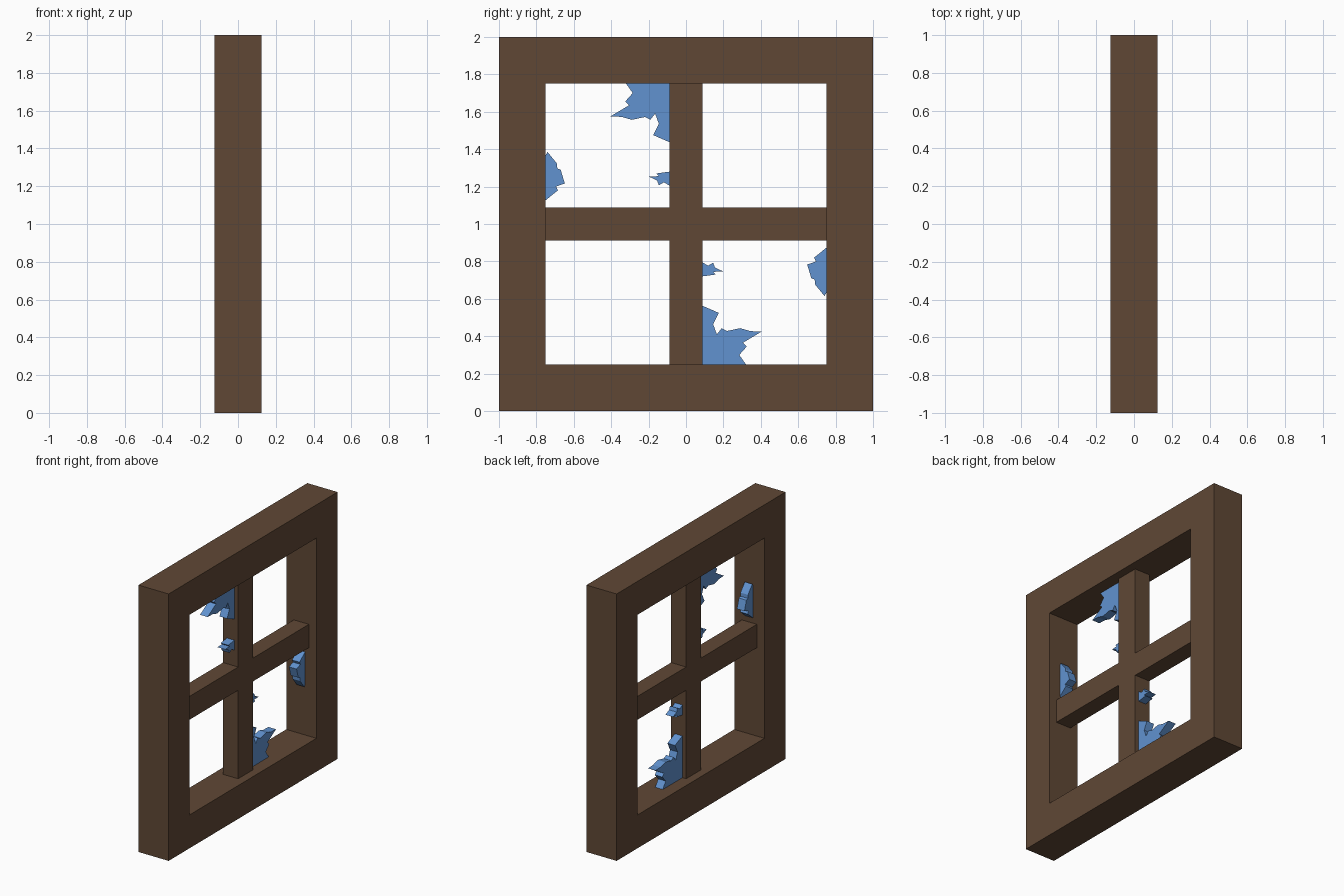
import bpy
import bmesh

cube = bpy.data.objects.get("Cube")
if cube:
    bpy.data.objects.remove(cube, do_unlink=True)


def make_material(name, rgb):
    mat = bpy.data.materials.new(name)
    mat.use_nodes = True
    colour = (*rgb, 1)
    mat.diffuse_color = colour
    mat.node_tree.nodes["Principled BSDF"].inputs["Base Color"].default_value = colour
    return mat


wood = make_material("brown wood", (0.117, 0.064, 0.036))
glass = make_material("blue glass", (0.12, 0.29, 0.63))


def make_panel(name, outline, depth, mat, border=None):
    """Flat outline in the y-z plane, thickened evenly along x; a border leaves a hole."""
    bm = bmesh.new()
    face = bm.faces.new([bm.verts.new((0, y, z)) for y, z in outline])
    bm.normal_update()
    if border:
        bmesh.ops.inset_region(bm, faces=[face], thickness=border,
                               use_boundary=True, use_even_offset=True)
        bmesh.ops.delete(bm, geom=[face], context='FACES_ONLY')
    mesh = bpy.data.meshes.new(name)
    bm.to_mesh(mesh)
    bm.free()
    mesh.materials.append(mat)
    obj = bpy.data.objects.new(name, mesh)
    bpy.context.collection.objects.link(obj)
    thick = obj.modifiers.new("Thickness", 'SOLIDIFY')
    thick.thickness = depth
    thick.offset = 0
    return obj


# Outer frame with its square opening
make_panel("window_frame", [(-1, 0), (1, 0), (1, 2), (-1, 2)], 0.25, wood, border=0.25)

# Crossed glazing bars, one quarter outline turned four times
bar, reach = 0.0875, 0.75
cross = []
y_z = [(reach, -bar), (reach, bar), (bar, bar)]
for turn in range(4):
    cross += [(y, z + 1) for y, z in y_z]
    y_z = [(-z, y) for y, z in y_z]
make_panel("glazing_bars", cross, 0.125, wood)

# Broken glass left in the upper pane
shards = {
    "corner_shard": [
        (-bar, 1.75), (-.32, 1.75), (-.285, 1.7), (-.325, 1.655), (-.305, 1.635),
        (-.405, 1.575), (-.345, 1.573), (-.29, 1.557), (-.22, 1.572), (-.19, 1.558),
        (-.165, 1.59), (-.145, 1.535), (-.175, 1.475), (-bar, 1.437)],
    "small_shard": [
        (-bar, 1.205), (-.118, 1.223), (-.145, 1.207), (-.155, 1.233),
        (-.198, 1.253), (-.145, 1.256), (-.16, 1.27), (-bar, 1.28)],
    "side_shard": [
        (-.75, 1.37), (-.74, 1.385), (-.69, 1.323), (-.688, 1.297), (-.67, 1.29),
        (-.648, 1.217), (-.695, 1.2), (-.685, 1.18), (-.75, 1.127)],
}

# The opposite pane holds the same shards turned half way round
for name, outline in shards.items():
    make_panel("upper_" + name, outline, 0.0625, glass)
    make_panel("lower_" + name, [(-y, 2 - z) for y, z in outline], 0.0625, glass)
